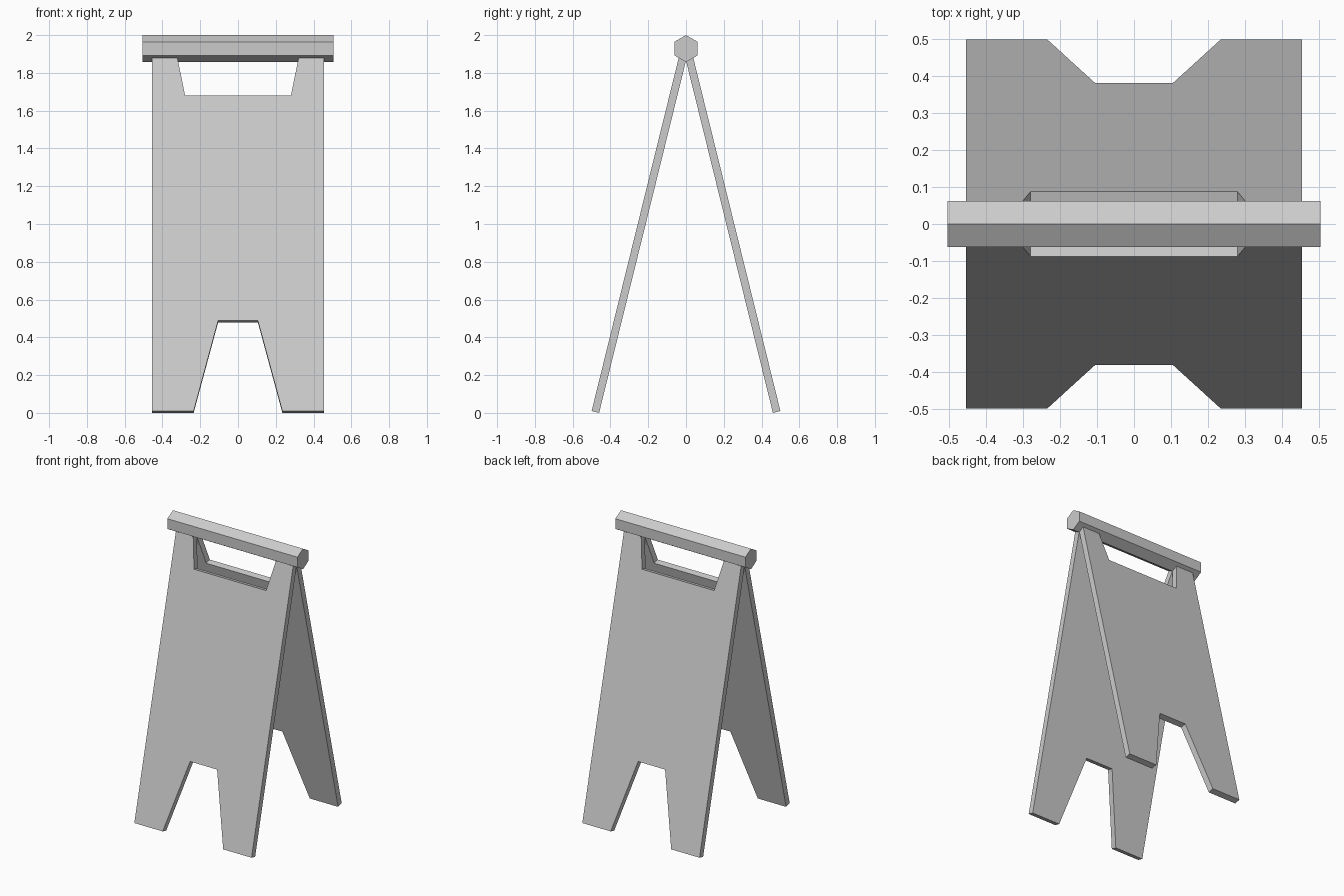
import bpy
import bmesh
import math
from mathutils import Matrix

cube = bpy.data.objects.get("Cube")
if cube:
    bpy.data.objects.remove(cube, do_unlink=True)

# One plain grey
grey = bpy.data.materials.new("light_grey")
grey.use_nodes = True
colour = (0.6, 0.6, 0.6, 1)
grey.diffuse_color = colour
grey.node_tree.nodes["Principled BSDF"].inputs["Base Color"].default_value = colour

THICK = 0.041
TILT = math.atan2(0.46, 1.865)
LENGTH = 1.932


def add_prism(name, outline, depth, matrix):
    """Extrude an XY outline along +Z, then place it."""
    bm = bmesh.new()
    face = bm.faces.new([bm.verts.new((x, y, 0)) for x, y in outline])
    moved = bmesh.ops.extrude_face_region(bm, geom=[face])["geom"]
    verts = [v for v in moved if isinstance(v, bmesh.types.BMVert)]
    bmesh.ops.translate(bm, verts=verts, vec=(0, 0, depth))
    bm.transform(matrix)
    bmesh.ops.recalc_face_normals(bm, faces=bm.faces)
    mesh = bpy.data.meshes.new(name)
    bm.to_mesh(mesh)
    bm.free()
    mesh.materials.append(grey)
    obj = bpy.data.objects.new(name, mesh)
    bpy.context.collection.objects.link(obj)
    return obj


# Panel outline: leg notch below, hand-hold notch above
half = [(0.105, 0.494), (0.235, 0), (0.455, 0), (0.455, LENGTH),
        (0.322, LENGTH), (0.28, 1.72)]
outline = half + [(-x, y) for x, y in reversed(half)]

# Two leaning panels, the back one turned half round
lean = Matrix.Translation((0, -0.46, 0)) @ Matrix.Rotation(math.pi / 2 - TILT, 4, "X")
for name, turn in (("front_panel", 0), ("back_panel", math.pi)):
    add_prism(name, outline, THICK, Matrix.Rotation(turn, 4, "Z") @ lean)

# Six-sided top bar with its corners up and down
RADIUS = 0.0715
hexagon = [(RADIUS * math.cos(i * math.pi / 3), RADIUS * math.sin(i * math.pi / 3))
           for i in range(6)]
along_x = Matrix.Translation((-0.505, 0, 2 - RADIUS)) @ Matrix.Rotation(math.pi / 2, 4, "Y")
add_prism("top_bar", hexagon, 1.01, along_x)
